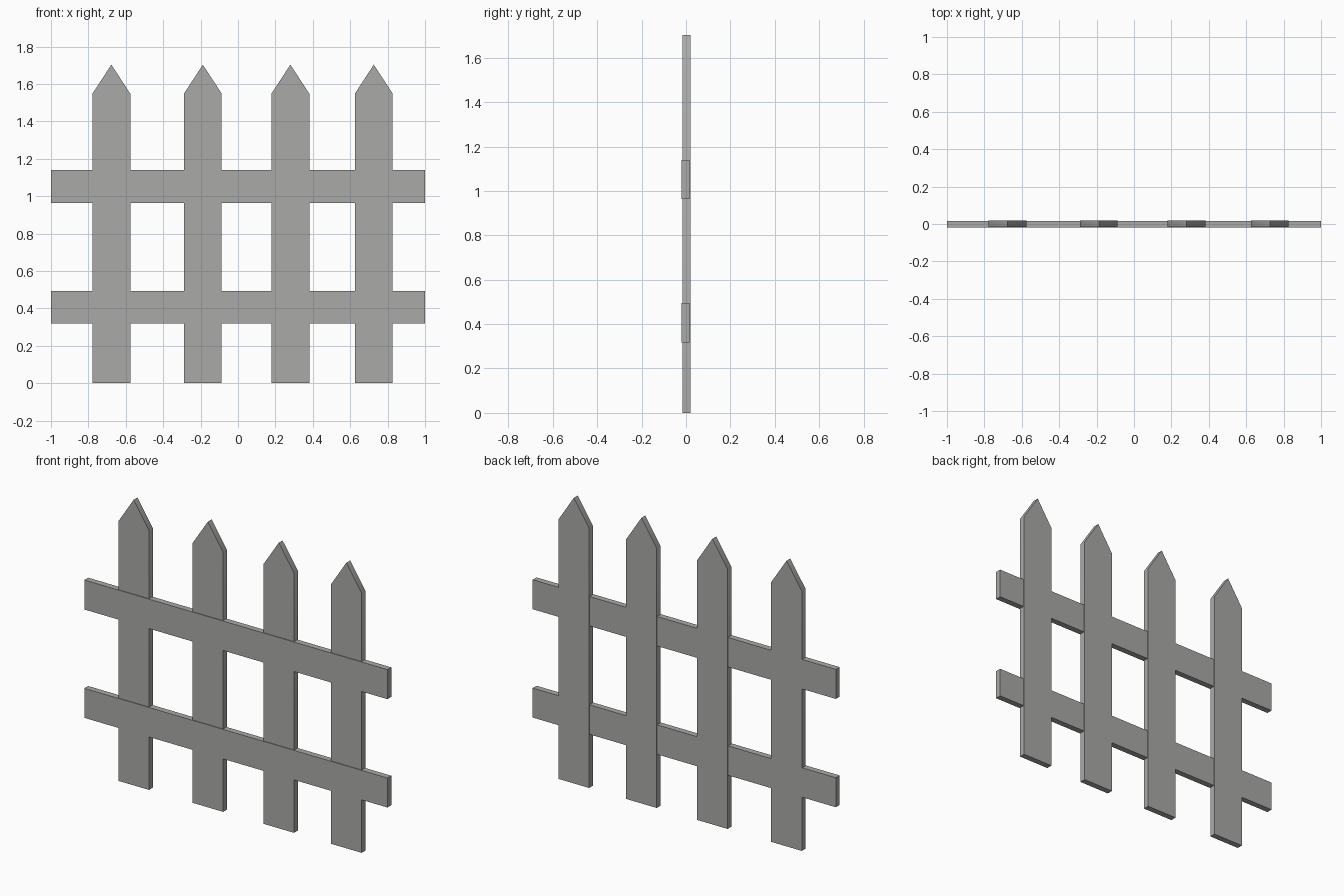
import bpy, bmesh, math

if "Cube" in bpy.data.objects:
    bpy.data.objects.remove(bpy.data.objects["Cube"])

grey = bpy.data.materials.new("weathered_grey")
grey.diffuse_color = (0.4, 0.4, 0.39, 1)
grey.use_nodes = True
grey.node_tree.nodes["Principled BSDF"].inputs["Base Color"].default_value = grey.diffuse_color


def board(name, profile, y0, y1):
    """Extrude an x-z outline from y0 (front) to y1 (back)."""
    bm = bmesh.new()
    face = bm.faces.new([bm.verts.new((x, y0, z)) for x, z in profile])
    ext = bmesh.ops.extrude_face_region(bm, geom=[face])
    verts = [g for g in ext["geom"] if isinstance(g, bmesh.types.BMVert)]
    bmesh.ops.translate(bm, verts=verts, vec=(0, y1 - y0, 0))
    bmesh.ops.recalc_face_normals(bm, faces=bm.faces)
    mesh = bpy.data.meshes.new(name)
    bm.to_mesh(mesh)
    bm.free()
    mesh.materials.append(grey)
    obj = bpy.data.objects.new(name, mesh)
    bpy.context.collection.objects.link(obj)
    # soft shading over the shoulders, sharp everywhere else
    bpy.ops.object.select_all(action="DESELECT")
    obj.select_set(True)
    bpy.context.view_layer.objects.active = obj
    bpy.ops.object.shade_smooth_by_angle(angle=math.radians(40))
    return obj


# Pointed pickets, slightly uneven spacing
HALF, SHOULDER, TIP = 0.101, 1.548, 1.703
for i, x in enumerate((-0.677, -0.188, 0.28, 0.726), 1):
    board(f"picket_{i}",
          [(x - HALF, 0), (x + HALF, 0), (x + HALF, SHOULDER),
           (x, TIP), (x - HALF, SHOULDER)],
          -0.016, 0.02)

# Horizontal rails, set a touch forward of the pickets
for name, z0, z1 in (("lower_rail", 0.318, 0.494), ("upper_rail", 0.964, 1.14)):
    board(name, [(-1, z0), (1, z0), (1, z1), (-1, z1)], -0.02, 0.016)
